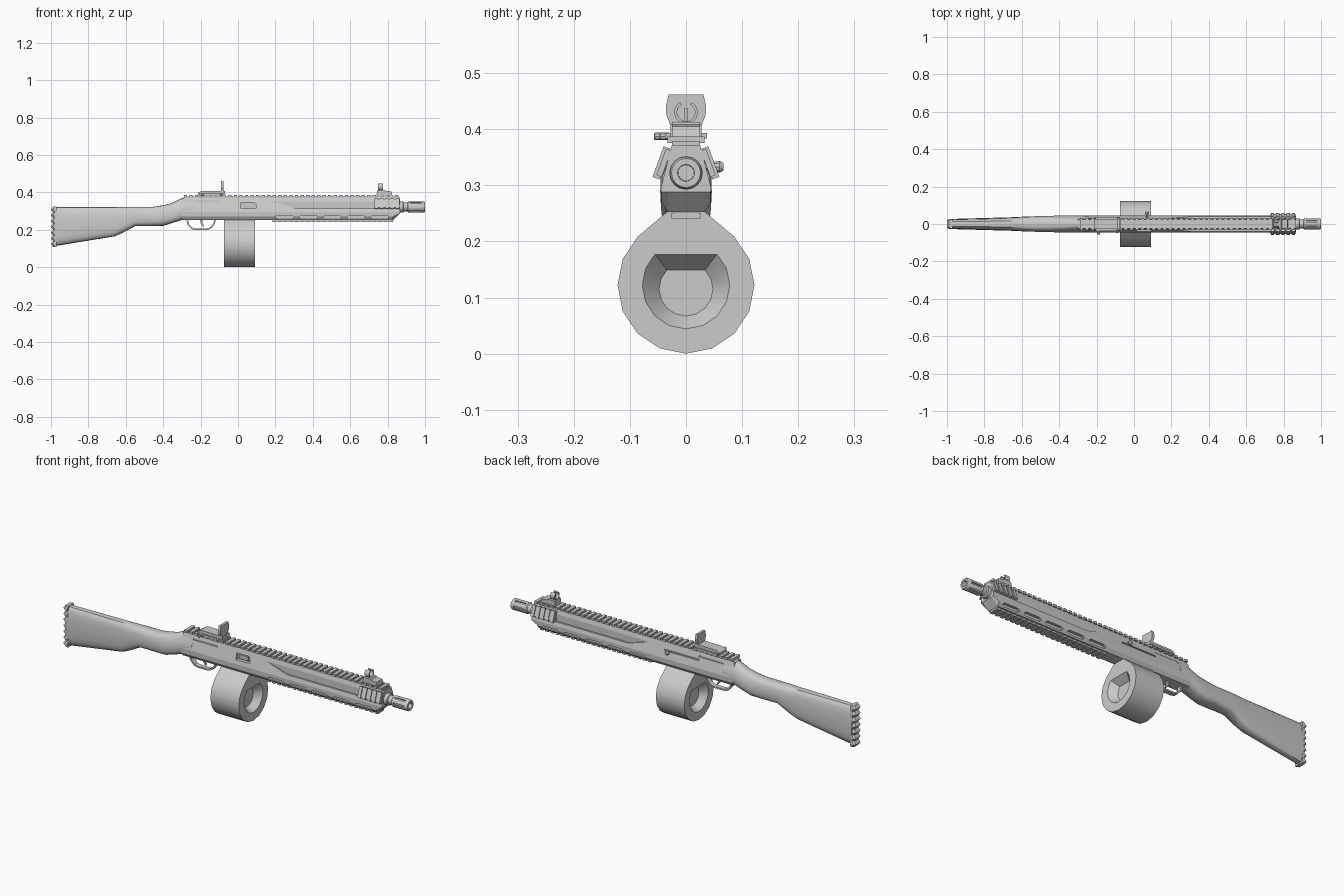
import bpy, bmesh, math
from mathutils import Matrix

if "Cube" in bpy.data.objects:
    bpy.data.objects.remove(bpy.data.objects["Cube"])

grey = bpy.data.materials.new("plain_grey")
grey.diffuse_color = (0.6, 0.6, 0.6, 1)
grey.use_nodes = True
grey.node_tree.nodes["Principled BSDF"].inputs["Base Color"].default_value = grey.diffuse_color


def finish(name, bm, smooth=False):
    bmesh.ops.recalc_face_normals(bm, faces=bm.faces[:])
    me = bpy.data.meshes.new(name)
    bm.to_mesh(me)
    bm.free()
    me.materials.append(grey)
    ob = bpy.data.objects.new(name, me)
    bpy.context.collection.objects.link(ob)
    if smooth:
        activate(ob)
        bpy.ops.object.shade_smooth_by_angle(angle=math.radians(32))
    return ob


def activate(ob):
    bpy.ops.object.select_all(action='DESELECT')
    ob.select_set(True)
    bpy.context.view_layer.objects.active = ob


def add_loft(bm, rings):
    """Skin equal-length rings of points and cap both ends."""
    loops = [[bm.verts.new(p) for p in r] for r in rings]
    for a, b in zip(loops, loops[1:]):
        for i in range(len(a)):
            j = (i + 1) % len(a)
            bm.faces.new((a[i], a[j], b[j], b[i]))
    bm.faces.new(loops[0])
    bm.faces.new(loops[-1])


def loft(name, rings, smooth=False):
    bm = bmesh.new()
    add_loft(bm, rings)
    return finish(name, bm, smooth)


def xz_rings(pts, y0, y1):
    return [[(x, y, z) for x, z in pts] for y in (y0, y1)]


def yz_rings(pts, x0, x1):
    return [[(x, y, z) for y, z in pts] for x in (x0, x1)]


def add_box(bm, c, size, rot=0):
    bmesh.ops.create_cube(bm, size=1, matrix=Matrix.Translation(c)
                          @ Matrix.Rotation(rot, 4, 'X') @ Matrix.Diagonal((*size, 1)))


def boxes(name, items):
    bm = bmesh.new()
    for it in items:
        add_box(bm, *it)
    return finish(name, bm)


def cut(ob, cutter):
    m = ob.modifiers.new("cut", 'BOOLEAN')
    m.operation, m.solver, m.object = 'DIFFERENCE', 'EXACT', cutter
    activate(ob)
    bpy.ops.object.modifier_apply(modifier=m.name)
    bpy.data.objects.remove(cutter)


def lathe(name, profile, cz, sides=16):
    """Turn (x, radius) pairs about the barrel axis."""
    return loft(name, [[(x, r * math.cos(math.tau * i / sides), cz + r * math.sin(math.tau * i / sides))
                        for i in range(sides)] for x, r in profile], True)


def knob(name, profile, x, z, sides=10):
    """Turn (y, radius) pairs about a crosswise axis."""
    return loft(name, [[(x + r * math.cos(math.tau * i / sides), y, z + r * math.sin(math.tau * i / sides))
                        for i in range(sides)] for y, r in profile], True)


# Stock: rounded sections (x, bottom, top, half width, narrowing at top)
def stock_ring(x, zb, zt, hw, taper, n=20):
    ring = []
    for i in range(n):
        c, s = math.cos(math.tau * i / n), math.sin(math.tau * i / n)
        y = math.copysign(abs(c) ** 0.6, c) * hw
        v = math.copysign(abs(s) ** 0.6, s)
        ring.append((x, y * (1 - taper * max(v, 0)), (zb + zt) / 2 + v * (zt - zb) / 2))
    return ring


loft("stock", [stock_ring(*s) for s in (
    (-0.98, .113, .322, .027, .1), (-0.66, .165, .322, .036, .1), (-0.62, .182, .322, .038, .1),
    (-0.55, .22, .322, .041, .1), (-0.46, .22, .322, .043, .15), (-0.40, .221, .331, .045, .25),
    (-0.355, .235, .342, .046, .35), (-0.29, .256, .374, .045, .45), (-0.24, .256, .372, .043, .48))], True)

# Butt pad with scalloped back
pad = []
for i in range(15):
    z, k = .109 + i * .2155 / 14, i % 2
    xb, hw = (-1.0, .027) if k else (-.989, .024)
    pad.append([(xb, -hw * .7, z), (xb, hw * .7, z), (xb + .01, hw, z), (-.97, hw, z),
                (-.97, -hw, z), (xb + .01, -hw, z)])
loft("butt_pad", pad)

# Receiver and handguard body
def body_ring(x, low=0.0, top=.372):
    half = [(.025, top), (.045, .295), (.044, .27 + low), (.032, .252 + low * 2)]
    return [(x, y, z) for y, z in half] + [(x, -y, z) for y, z in reversed(half)]


body = loft("receiver_and_handguard", [body_ring(-.30, top=.37), body_ring(.83), body_ring(.865, .018)])
bm = bmesh.new()
for s in (1, -1):
    y0, y1 = s * .0305, s * .1
    # long side recess with pointed rear end
    add_loft(bm, xz_rings([(.18, .352), (.73, .352), (.73, .315), (.31, .315)], y0, y1))
    # rear receiver groove
    add_loft(bm, xz_rings([(-.24, .348), (-.235, .357), (-.10, .357), (-.095, .348)], s * .027, y1))
    # vent slots
    for i in range(5):
        a = .2 + i * .127
        b = a + .1
        add_loft(bm, xz_rings([(a, .268), (a + .01, .276), (b - .01, .276), (b, .268),
                               (b - .01, .26), (a + .01, .26)], s * .03, y1))
# ejection port and bolt handle slot
add_loft(bm, xz_rings([(.015, .315), (.015, .347), (.085, .347), (.095, .335), (.095, .315)], -.022, -.1))
add_loft(bm, xz_rings([(-.1, .330), (-.1, .337), (.1, .337), (.1, .330)], .028, .1))
bmesh.ops.recalc_face_normals(bm, faces=bm.faces[:])
cut(body, finish("body_cutter", bm))
boxes("bolt", [((.055, -.02, .331), (.05, .02, .022))])

# Bolt handle
knob("bolt_handle", [(.02, .006), (.05, .006), (.052, .01), (.06, .011), (.067, .007)], .07, .333)

# Toothed rails on top and underneath
boxes("top_rail", [((.285, 0, .374), (1.15, .05, .01))]
      + [((-.281 + i * .0297, 0, .381), (.018, .066, .012)) for i in range(39)])
boxes("bottom_rail", [((.507, 0, .251), (.645, .044, .012))]
      + [((.194 + i * .0298, 0, .246), (.018, .052, .01)) for i in range(22)])

# Short tilted side rails
tilt = math.radians(20)
for s, side in ((1, "left"), (-1, "right")):
    boxes(side + "_side_rail", [((.797, s * .0395, .340), (.135, .010, .05), s * tilt)]
          + [((.741 + i * .028, s * .0435, .340), (.017, .013, .058), s * tilt) for i in range(5)])

# Barrel and slotted muzzle
muzzle = lathe("barrel_and_muzzle", [(.82, .03), (.883, .03), (.886, .023), (.905, .023), (.91, .029),
                                     (.995, .029), (1.0, .026), (1.0, .015), (.93, .014)], .322)
bm = bmesh.new()
for i in range(6):
    a = math.tau * i / 6
    add_box(bm, (.95, .031 * math.cos(a), .322 + .031 * math.sin(a)), (.06, .018, .009), a)
cut(muzzle, finish("muzzle_cutter", bm))

# Drum magazine: 16-sided, neck on top, dished on both ends
def drum_ring(x, r, cz, top, neck=False):
    ring = []
    for i in range(16):
        a = math.tau * i / 16
        y, z = r * math.cos(a), min(cz + r * math.sin(a), top)
        if neck and 3 <= i <= 5:
            y, z = (4 - i) * .03, top
        ring.append((x, y, z))
    return ring


x0, x1, d = -.075, .09, .035
loft("drum_magazine", [
    drum_ring(x0 + d, .048, .115, .149), drum_ring(x0, .078, .122, .177),
    drum_ring(x0, .122, .122, .256, True), drum_ring(x1, .122, .122, .256, True),
    drum_ring(x1, .078, .122, .177), drum_ring(x1 - d, .048, .115, .149)], True)

# Trigger guard and trigger
loft("trigger_guard", xz_rings(
    [(-.278, .262), (-.270, .228), (-.248, .203), (-.225, .198), (-.165, .198), (-.142, .208), (-.125, .23), (-.116, .262),
     (-.124, .262), (-.132, .234), (-.146, .215), (-.167, .206), (-.223, .206), (-.243, .210), (-.262, .231), (-.269, .262)],
    -.012, .012))
loft("trigger", xz_rings([(-.205, .26), (-.2, .235), (-.188, .216), (-.182, .218), (-.19, .238), (-.187, .26)], -.005, .005))

# Rear sight: base, upright plate, clamp knobs
loft("rear_sight_base", xz_rings([(-.215, .384), (-.215, .398), (-.195, .408), (-.07, .408), (-.07, .384)], -.028, .028))
boxes("rear_sight_clamp", [((-.142, 0, .388), (.13, .074, .01))])
loft("rear_sight_plate", yz_rings([(-.027, .405), (.027, .405), (.035, .425), (.036, .44), (.031, .462),
                                   (-.031, .462), (-.036, .44), (-.035, .425)], -.09, -.077))
for x, y in ((-.19, -.057), (-.09, -.047)):
    knob("sight_knob", [(-.03, .007), (y + .002, .007), (y, .005)], x, .387)

# Front sight: base, open ring and post
loft("front_sight_base", xz_rings([(.74, .384), (.745, .413), (.785, .413), (.79, .408), (.82, .405), (.825, .384)], -.025, .025))
arc = [math.radians(120 + 300 * i / 14) for i in range(15)]
ring = [(r * math.cos(a), .43 + r * math.sin(a)) for r, seq in ((.021, arc), (.016, arc[::-1])) for a in seq]
loft("front_sight_ring", yz_rings(ring, .748, .775))
boxes("front_sight_post", [((.76, 0, .423), (.008, .005, .03))])
